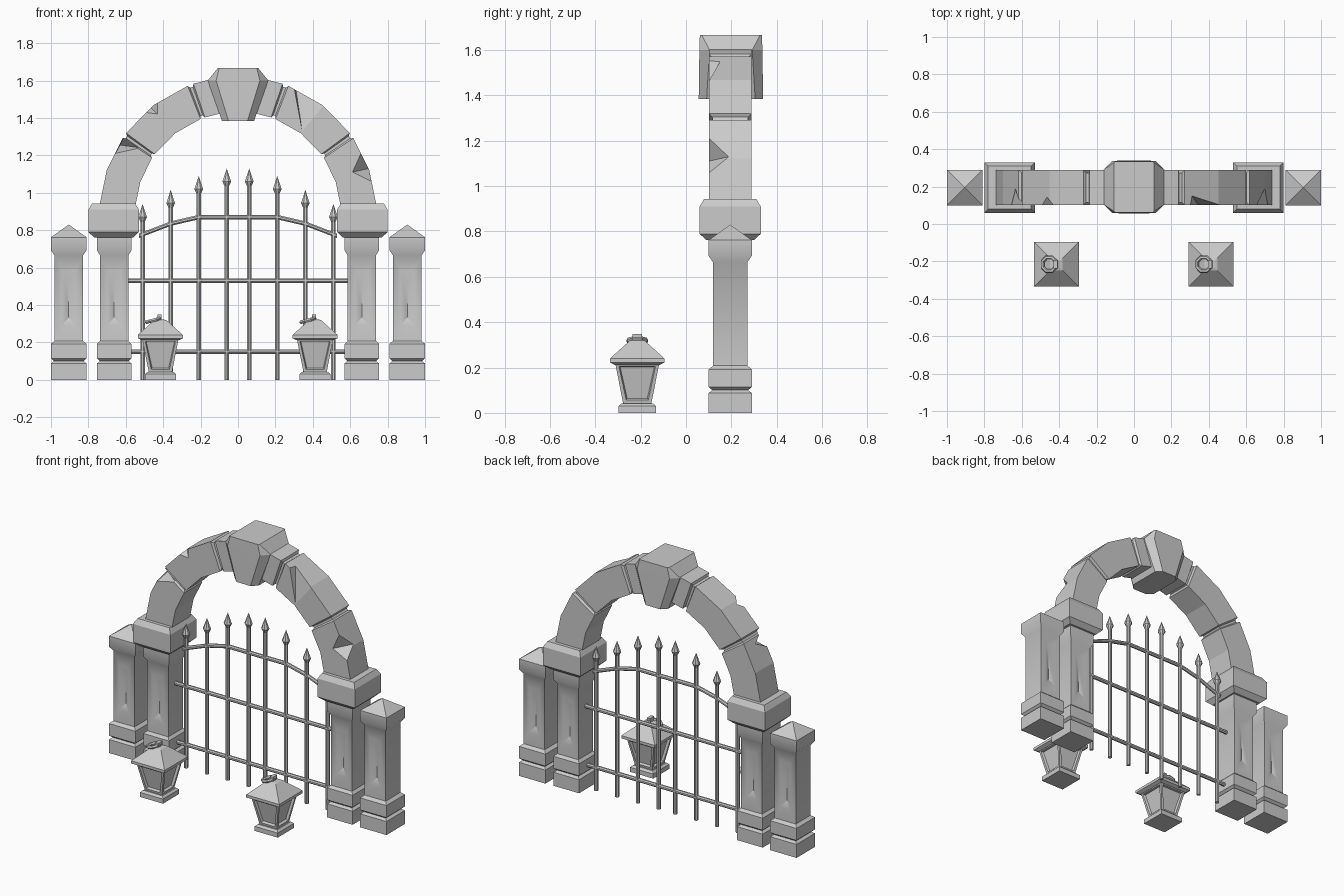
import bpy, bmesh, math
from mathutils import Vector, Matrix

cube = bpy.data.objects.get("Cube")
if cube:
    bpy.data.objects.remove(cube, do_unlink=True)

stone = bpy.data.materials.new("grey stone")
stone.use_nodes = True
stone.diffuse_color = (0.6, 0.6, 0.6, 1)
stone.node_tree.nodes["Principled BSDF"].inputs["Base Color"].default_value = (0.6, 0.6, 0.6, 1)

GATE_Y = 0.195
LAMP_Y = -0.215


def finish(name, bm, smooth=None):
    bmesh.ops.recalc_face_normals(bm, faces=bm.faces[:])
    mesh = bpy.data.meshes.new(name)
    bm.to_mesh(mesh)
    bm.free()
    mesh.materials.append(stone)
    obj = bpy.data.objects.new(name, mesh)
    bpy.context.collection.objects.link(obj)
    if smooth:
        bpy.ops.object.select_all(action='DESELECT')
        obj.select_set(True)
        bpy.context.view_layer.objects.active = obj
        bpy.ops.object.shade_smooth_by_angle(angle=math.radians(smooth))
    return obj


def loft(bm, rings, cap=True):
    """Bridge rings of points; a one-point ring makes a tip."""
    loops = [[bm.verts.new(p) for p in ring] for ring in rings]
    for a, b in zip(loops, loops[1:]):
        n = len(a)
        for i in range(n):
            j = (i + 1) % n
            bm.faces.new([a[i], a[j], b[0]] if len(b) == 1 else [a[i], a[j], b[j], b[i]])
    if cap:
        bm.faces.new(loops[0])
        if len(loops[-1]) > 2:
            bm.faces.new(loops[-1])
    return loops


def square(x, y, half, z):
    if half == 0:
        return [(x, y, z)]
    return [(x + sx * half, y + sy * half, z) for sx, sy in ((-1, -1), (1, -1), (1, 1), (-1, 1))]


def stack(bm, x, y, profile):
    return loft(bm, [square(x, y, h, z) for h, z in profile])


def panel(bm, lower, upper, x, depth):
    """Replace a shaft face by a border and a sunken hipped panel."""
    face = next(f for f in lower[0].link_faces if all(v in f.verts for v in lower + upper))
    bm.faces.remove(face)
    y = lower[0].co.y
    w = math.copysign(0.036, lower[1].co.x - lower[0].co.x)
    corner = [bm.verts.new((x + sx * w, y, z)) for sx, z in ((-1, 0.29), (1, 0.29), (1, 0.585), (-1, 0.585))]
    low, high = [bm.verts.new((x, y + depth, z)) for z in (0.335, 0.535)]
    outer = [lower[0], lower[1], upper[1], upper[0]]
    for i in range(4):
        j = (i + 1) % 4
        bm.faces.new([outer[i], outer[j], corner[j], corner[i]])
    a, b, c, d = corner
    for f in ([a, b, low], [b, c, high, low], [c, d, high], [d, a, low, high]):
        bm.faces.new(f)


def pillar(name, x, width, top):
    profile = [(width, 0), (width, 0.088), (width - 0.016, 0.1), (width, 0.114), (width, 0.192),
               (0.076, 0.208), (0.076, 0.665), (width, 0.692)] + top
    bm = bmesh.new()
    loops = stack(bm, x, GATE_Y, profile)
    low, high = loops[5], loops[6]
    panel(bm, low[0:2], high[0:2], x, 0.02)
    panel(bm, low[2:4], high[2:4], x, -0.02)
    finish(name, bm, 36)


# Pillars and capitals
for side, s in (("left", 1), ("right", -1)):
    pillar(side + "_outer_pillar", s * 0.905, 0.095, [(0.095, 0.762), (0, 0.83)])
    pillar(side + "_inner_pillar", s * 0.662, 0.092, [(0.092, 0.77)])
    bm = bmesh.new()
    stack(bm, s * 0.665, GATE_Y, [(0.105, 0.762), (0.135, 0.79), (0.135, 0.91), (0.115, 0.943)])
    finish(side + "_capital", bm)


# Arch stones: swept rectangles with recessed ends
def arch_ring(angle, inset, s):
    a = math.radians(angle)
    r0, r1, d = 0.552 + inset, 0.742 - inset, 0.093 - inset
    return [(s * r * math.cos(a), GATE_Y + y, 0.88 + r * math.sin(a))
            for r, y in ((r0, -d), (r1, -d), (r1, d), (r0, d))]


def arch_stone(name, start, end, s):
    bm = bmesh.new()
    mid = (start + end) / 2
    sections = [(start, 0.014), (start + 0.6, 0.014), (start + 1.3, 0), (mid, 0),
                (end - 1.3, 0), (end - 0.6, 0.014), (end, 0.014)]
    loft(bm, [arch_ring(a, i, s) for a, i in sections])
    return finish(name, bm)


stones = {}
for side, s in (("left", 1), ("right", -1)):
    for part, a0, a1 in (("lower", 3, 35), ("middle", 35, 70), ("upper", 70, 90)):
        stones[side, part] = arch_stone(f"{side}_{part}_arch_stone", a0, a1, s)


# Chips broken from the front outer edges of the arch
def chip(side, part, a, b, c, d):
    front = GATE_Y - 0.093
    pts = [Vector((p[0], front - 0.002, p[1])) for p in (a, b, c)] + [Vector(d)]
    mid = (pts[0] + pts[1]) / 2
    out = Vector((mid.x, 0, mid.z - 0.88)).normalized()
    pts.append(mid + out * 0.08 + Vector((0, -0.08, 0)))
    bm = bmesh.new()
    bmesh.ops.convex_hull(bm, input=[bm.verts.new(p) for p in pts])
    cutter = finish(f"{side}_{part}_chip_cutter", bm)
    cutter.hide_render = True
    cutter.hide_set(True)
    cutter.display_type = 'WIRE'
    mod = stones[side, part].modifiers.new("chip", 'BOOLEAN')
    mod.operation = 'DIFFERENCE'
    mod.solver = 'EXACT'
    mod.object = cutter
    # Apply the cut, then drop the cutter
    deps = bpy.context.evaluated_depsgraph_get()
    cut = bpy.data.meshes.new_from_object(stones[side, part].evaluated_get(deps))
    stones[side, part].modifiers.clear()
    stones[side, part].data = cut
    bpy.data.objects.remove(cutter, do_unlink=True)


chip("left", "lower", (0.66, 1.22), (0.73, 1.05), (0.61, 1.11), (0.70, 0.19, 1.13))
chip("left", "middle", (0.30, 1.56), (0.47, 1.47), (0.345, 1.32), (0.31, 0.15, 1.55))
chip("right", "lower", (-0.655, 1.21), (-0.605, 1.31), (-0.52, 1.24), (-0.63, 0.2, 1.255))
chip("right", "middle", (-0.51, 1.43), (-0.43, 1.50), (-0.43, 1.42), (-0.47, 0.15, 1.46))


# Keystone: tapered block with cut corners
def octagon(hx, hy, cut, z):
    q = [(hx - cut, hy), (hx, hy - cut)]
    pts = q + [(x, -y) for x, y in q[::-1]]
    pts += [(-x, -y) for x, y in q] + [(-x, y) for x, y in q[::-1]]
    return [(x, GATE_Y + 0.003 + y, z) for x, y in pts]


bm = bmesh.new()
loft(bm, [octagon(0.086, 0.142, 0.035, 1.385), octagon(0.162, 0.139, 0.045, 1.6),
          octagon(0.108, 0.137, 0.008, 1.667)])
finish("keystone", bm)


# Iron gate: upright bars with spear tips, and rails
def disc(x, r, z, n=8):
    return [(x + r * math.cos(t), GATE_Y + r * math.sin(t), z)
            for t in (math.tau * (i + 0.5) / n for i in range(n))]


for side, s in (("left", 1), ("right", -1)):
    for i, (x, top) in enumerate(((0.06, 1.13), (0.21, 1.09), (0.36, 1.015), (0.51, 0.94))):
        bm = bmesh.new()
        loft(bm, [disc(s * x, 0.013, 0), disc(s * x, 0.013, top - 0.095),
                  disc(s * x, 0.025, top - 0.07), [(s * x, GATE_Y, top)]])
        finish(f"{side}_gate_bar_{i + 1}", bm)


def rail(name, points):
    rings = []
    for x, z in points:
        rings.append([(x, GATE_Y + 0.013 * math.cos(t), z + 0.013 * math.sin(t))
                      for t in (math.tau * (i + 0.5) / 8 for i in range(8))])
    bm = bmesh.new()
    loft(bm, rings)
    finish(name, bm)


rail("lower_rail", [(-0.59, 0.15), (0.59, 0.15)])
rail("middle_rail", [(-0.59, 0.53), (0.59, 0.53)])
half = [(0.53, 0.77), (0.36, 0.835), (0.21, 0.87)]
rail("curved_top_rail", [(-x, z) for x, z in half] + half[::-1])


# Lanterns
def lantern(side, x):
    bm = bmesh.new()
    stack(bm, x, LAMP_Y, [(0.083, 0), (0.083, 0.03), (0.07, 0.042)])
    finish(side + "_lantern_base", bm)

    bm = bmesh.new()
    stack(bm, x, LAMP_Y, [(0.062, 0.04), (0.097, 0.218)])
    bm.normal_update()
    bmesh.ops.recalc_face_normals(bm, faces=bm.faces[:])
    walls = [f for f in bm.faces if abs(f.normal.z) < 0.7]
    bmesh.ops.inset_individual(bm, faces=walls, thickness=0.021)
    bmesh.ops.inset_individual(bm, faces=walls, thickness=0.007, depth=-0.015)
    finish(side + "_lantern_body", bm)

    bm = bmesh.new()
    stack(bm, x, LAMP_Y, [(0.1, 0.212), (0.12, 0.222), (0.12, 0.24), (0.034, 0.318), (0.02, 0.322)])
    finish(side + "_lantern_roof", bm)

    # Loop that the handle ring hangs from
    bm = bmesh.new()
    bmesh.ops.create_cube(bm, size=1, matrix=Matrix.Translation((x - 0.005, LAMP_Y, 0.333))
                          @ Matrix.Diagonal((0.022, 0.044, 0.032, 1)))
    finish(side + "_lantern_loop", bm)

    # Tilted handle ring
    tilt = Matrix.Translation((x - 0.038, LAMP_Y, 0.318)) @ Matrix.Rotation(math.radians(-15), 4, 'Y')
    rings = []
    for i in range(9):
        a = math.tau * (i + 0.5) / 8
        ring = []
        for k in range(6):
            t = math.tau * k / 6
            r = 0.04 + 0.011 * math.cos(t)
            ring.append(tilt @ Vector((r * math.cos(a), r * math.sin(a), 0.011 * math.sin(t))))
        rings.append(ring)
    bm = bmesh.new()
    loft(bm, rings, cap=False)
    bmesh.ops.remove_doubles(bm, verts=bm.verts[:], dist=0.0001)
    finish(side + "_lantern_ring", bm)


lantern("left", 0.412)
lantern("right", -0.415)
